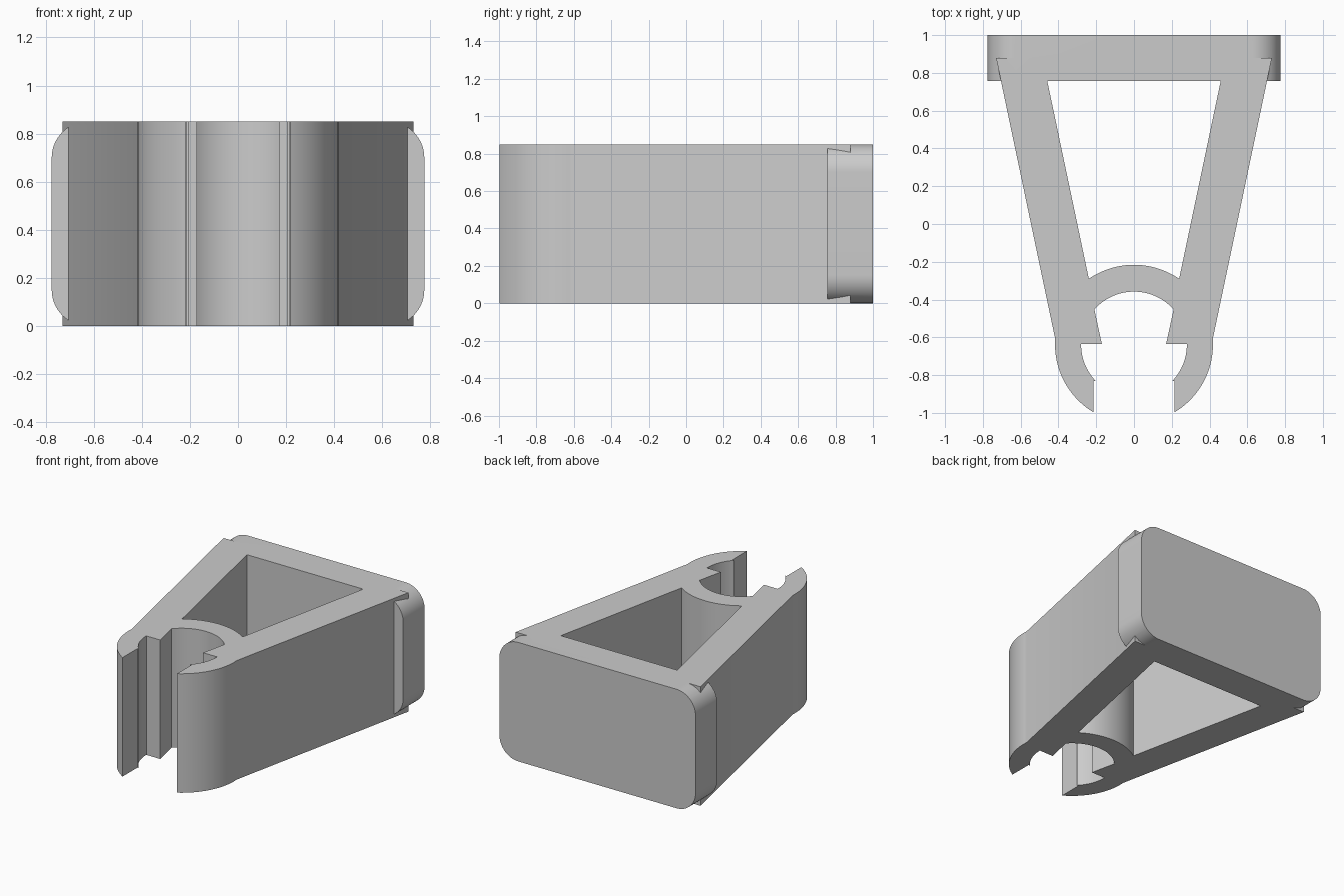
import bpy, bmesh
from math import sin, cos, radians, pi

if "Cube" in bpy.data.objects:
    bpy.data.objects.remove(bpy.data.objects["Cube"])

H = 0.85          # overall height
CY = -0.638       # clip ring centre


def arc(cx, cy, r, a0, a1, n):
    """Points along an arc, angles in degrees."""
    return [(cx + r * cos(radians(a0 + (a1 - a0) * i / n)),
             cy + r * sin(radians(a0 + (a1 - a0) * i / n))) for i in range(n + 1)]


def prism(name, outline, to_3d, depth):
    """Fill a closed 2D outline and extrude it along depth."""
    bm = bmesh.new()
    face = bm.faces.new([bm.verts.new(to_3d(p)) for p in outline])
    new = bmesh.ops.extrude_face_region(bm, geom=[face])["geom"]
    verts = [g for g in new if isinstance(g, bmesh.types.BMVert)]
    bmesh.ops.translate(bm, verts=verts, vec=depth)
    bmesh.ops.recalc_face_normals(bm, faces=bm.faces)
    mesh = bpy.data.meshes.new(name)
    bm.to_mesh(mesh)
    bm.free()
    ob = bpy.data.objects.new(name, mesh)
    bpy.context.collection.objects.link(ob)
    return ob


# Right half of the clip and leg, from top of ring round to inside of ring
half = arc(0, CY, 0.422, 90, 55.5, 16)                  # ring crown
half += [(0.485, 0.88), (0.73, 0.88)]                   # leg end
half += arc(0, CY, 0.418, 4, -59, 24)                   # outside of jaw
half += [(0.215, -0.83)]                                # jaw mouth
half += arc(0, CY, 0.28, -43.5, 0.5, 16)                # inside of jaw
half += [(0.17, -0.636)]                                # retaining step
half += arc(0, CY, 0.28, 41.5, 90, 20)                  # ring roof
left = [(-x, y) for x, y in reversed(half[1:-1])]
body = prism("clip_bracket", half + left, lambda p: (p[0], p[1], 0), (0, 0, H))

# Back plate with rounded corners
R, W = 0.15, 0.775
plate_outline = (arc(W - R, H - R, R, 90, 0, 16) + arc(W - R, R, R, 0, -90, 16)
                 + arc(R - W, R, R, -90, -180, 16) + arc(R - W, H - R, R, 180, 90, 16))
plate = prism("back_plate", plate_outline, lambda p: (p[0], 0.757, p[1]), (0, 0.243, 0))

# Join plate and bracket into one solid
union = body.modifiers.new("join_plate", 'BOOLEAN')
union.operation = 'UNION'
union.solver = 'EXACT'
union.object = plate
bpy.context.view_layer.objects.active = body
body.select_set(True)
bpy.ops.object.modifier_apply(modifier=union.name)
bpy.data.objects.remove(plate)
bpy.ops.object.shade_smooth_by_angle(angle=radians(25))
